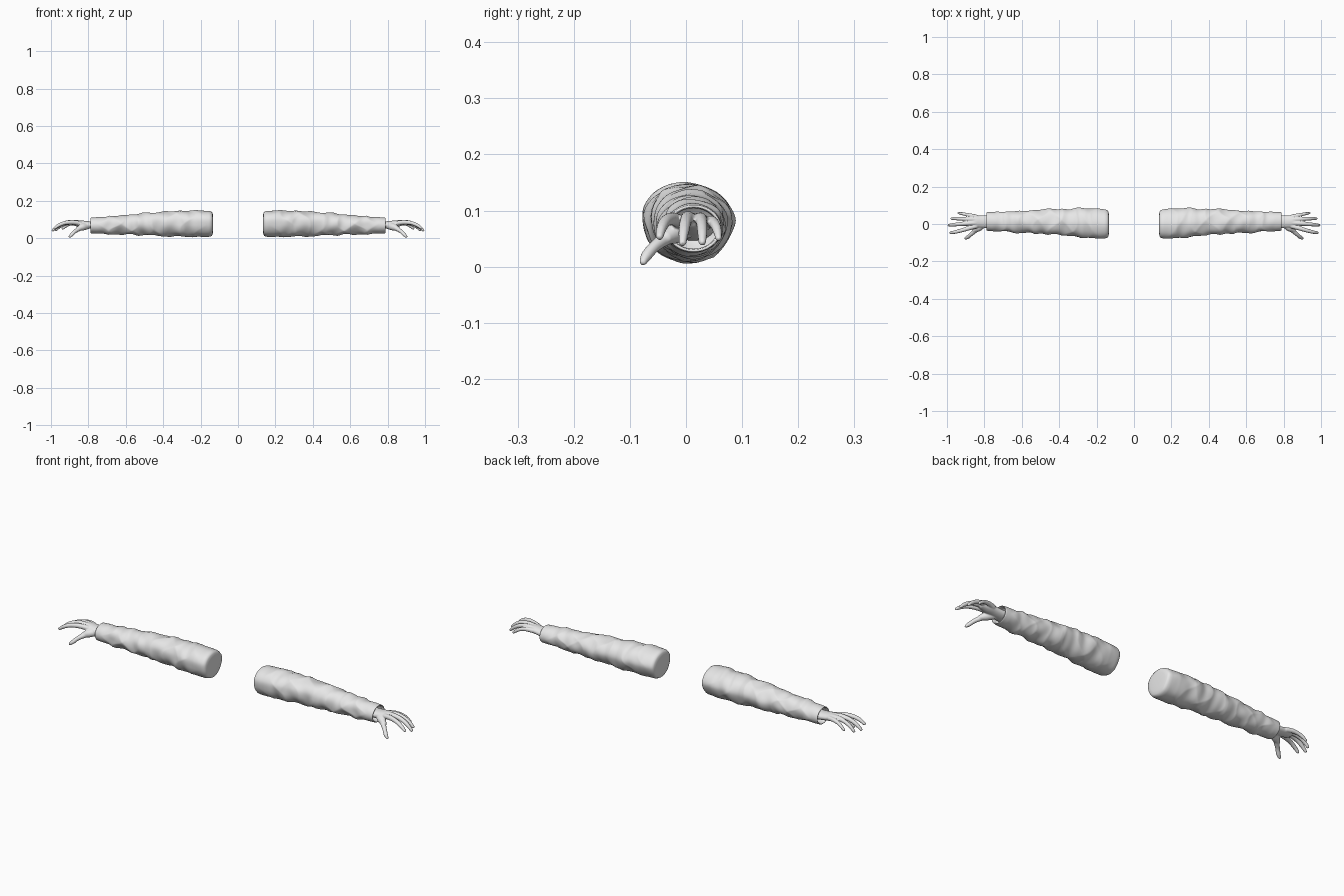
import bpy, bmesh, math
from mathutils import Vector

if "Cube" in bpy.data.objects:
    bpy.data.objects.remove(bpy.data.objects["Cube"])

grey = bpy.data.materials.new("plain grey")
grey.diffuse_color = (0.8, 0.8, 0.8, 1)
grey.use_nodes = True
grey.node_tree.nodes["Principled BSDF"].inputs["Base Color"].default_value = grey.diffuse_color


def finish(name, bm, remesh=0):
    bmesh.ops.recalc_face_normals(bm, faces=bm.faces)
    me = bpy.data.meshes.new(name)
    bm.to_mesh(me)
    bm.free()
    ob = bpy.data.objects.new(name, me)
    bpy.context.collection.objects.link(ob)
    me.materials.append(grey)
    for p in me.polygons:
        p.use_smooth = True
    if remesh:
        r = ob.modifiers.new("fuse", 'REMESH')
        r.mode, r.voxel_size, r.use_smooth_shade = 'VOXEL', remesh, True
        s = ob.modifiers.new("soften", 'SMOOTH')
        s.factor, s.iterations = 0.5, 4
    m = ob.modifiers.new("other side", 'MIRROR')
    m.use_axis[0], m.use_mirror_merge = True, False
    return ob


def loft(bm, rings):
    rows = [[bm.verts.new(p) for p in r] for r in rings]
    n = len(rows[0])
    for a, b in zip(rows, rows[1:]):
        for i in range(n):
            bm.faces.new((a[i], a[(i + 1) % n], b[(i + 1) % n], b[i]))
    bm.faces.new(rows[0][::-1])
    bm.faces.new(rows[-1])


def spline(p0, p1, p2, p3, t):
    return 0.5 * (2 * p1 + (p2 - p0) * t + (2 * p0 - 5 * p1 + 4 * p2 - p3) * t * t
                  + (3 * p1 - p0 - 3 * p2 + p3) * t ** 3)


def sample(pts, s):
    # smooth point along an open chain, s from 0 to 1
    f = s * (len(pts) - 1)
    i = min(int(f), len(pts) - 2)
    g = lambda k: pts[max(0, min(k, len(pts) - 1))]
    return spline(g(i - 1), g(i), g(i + 1), g(i + 2), f - i)


# ---- sleeve: x, y low, y high, z low, z high
STATIONS = [(0.15, -0.077, 0.077, 0.008, 0.146), (0.20, -0.080, 0.084, 0.006, 0.149),
            (0.30, -0.070, 0.085, 0.007, 0.148), (0.40, -0.060, 0.082, 0.011, 0.143),
            (0.50, -0.054, 0.078, 0.015, 0.135), (0.60, -0.048, 0.071, 0.018, 0.126),
            (0.70, -0.043, 0.066, 0.022, 0.117), (0.785, -0.036, 0.063, 0.026, 0.110)]
# upper arm section, unit size, anticlockwise from the back
SECTION = [(1, 0.08), (0.86, 0.50), (0.50, 0.84), (-0.06, 1), (-0.64, 0.82), (-0.96, 0.42),
           (-0.97, -0.1), (-0.80, -0.55), (-0.50, -0.85), (0, -1), (0.48, -0.86), (0.82, -0.45)]
SECTION = [Vector(p) for p in SECTION]
N = 96


def station(x):
    for a, b in zip(STATIONS, STATIONS[1:]):
        if x <= b[0]:
            t = max(0, (x - a[0]) / (b[0] - a[0]))
            return [p + (q - p) * t for p, q in zip(a, b)]
    return STATIONS[-1]


def fold(x, th):
    # diagonal cloth folds, strongest around the elbow, fading at the ends
    ridge = lambda v: 1 - 2 * abs(math.sin(v)) ** 0.8
    fade = min(1, max(0, (x - 0.16) / 0.1)) * min(1, max(0, (0.76 - x) / 0.06))
    w = 0.0022 * ridge(21 * x + th + 0.5 * math.sin(9 * x + 2 * th))
    w += 0.0018 * ridge(34 * x - 1.0 * th + 0.8 * math.sin(2 * th + 14 * x))
    w += 0.0016 * math.sin(47 * x + 3 * th + math.sin(23 * x))
    w += 0.0012 * math.sin(88 * x - 2 * th + 1.5 * math.sin(th + 17 * x))
    return w * fade


def sleeve_ring(x, scale=1, shape_x=None):
    sx = shape_x or x
    _, y0, y1, z0, z1 = station(sx)
    blend = min(1, max(0, (sx - 0.25) / 0.4))
    out = []
    for k in range(N):
        th = 2 * math.pi * k / N
        f = k / N * 12
        i = int(f)
        u = spline(*[SECTION[(i + d) % 12] for d in (-1, 0, 1, 2)], f - i)
        u = u.lerp(Vector((math.cos(th), math.sin(th))), blend)
        w = fold(sx, th)
        y = (y0 + y1) / 2 + u.x * scale * ((y1 - y0) / 2 + w)
        z = (z0 + z1) / 2 + u.y * scale * ((z1 - z0) / 2 + w)
        out.append((x, y, z))
    return out


bm = bmesh.new()
# closed, rounded shoulder end
rings = [sleeve_ring(x, s, 0.15) for x, s in
         [(0.133, 0.3), (0.134, 0.65), (0.136, 0.84), (0.140, 0.93), (0.147, 0.98)]]
rings += [sleeve_ring(0.155 + 0.63 * i / 120) for i in range(121)]
# cuff rim turned inward
rings += [sleeve_ring(x, s, 0.785) for x, s in
          [(0.788, 0.98), (0.789, 0.94), (0.787, 0.89), (0.775, 0.86), (0.745, 0.84)]]
loft(bm, rings)
finish("sleeve", bm)


# ---- hand: overlapping tubes fused into one skin
def limb(bm, pts, radii, flat=1.0, n=16, steps=20):
    # tube along a smooth path with rounded ends; flat widens it across y
    pts = [Vector(p) for p in pts]
    rings = []
    for j in range(steps + 1):
        s = j / steps
        c, r = sample(pts, s), sample(radii, s)
        d = (sample(pts, min(1, s + 0.02)) - sample(pts, max(0, s - 0.02))).normalized()
        side = Vector((0, 0, 1)).cross(d).normalized()
        up = d.cross(side)
        ring = lambda c, r: [c + side * (r * flat * math.cos(2 * math.pi * k / n))
                             + up * (r * math.sin(2 * math.pi * k / n)) for k in range(n)]
        ends = [(0.95, 0.3), (0.8, 0.6), (0.5, 0.87)]
        if j == 0:
            rings += [ring(c - d * r * a, r * b) for a, b in ends]
        rings.append(ring(c, r))
        if j == steps:
            rings += [ring(c + d * r * a, r * b) for a, b in ends[::-1]]
    loft(bm, rings)


bm = bmesh.new()
# wrist and palm
limb(bm, [(0.745, 0.012, 0.068), (0.785, 0.012, 0.070), (0.82, 0.012, 0.074),
          (0.85, 0.013, 0.078), (0.880, 0.012, 0.080)],
     [0.022, 0.020, 0.019, 0.018, 0.012], flat=1.75, n=32)
# heel of the thumb
limb(bm, [(0.80, 0.0, 0.066), (0.83, -0.020, 0.060), (0.852, -0.034, 0.052)], [0.016, 0.019, 0.013])
# index, middle, ring, little finger, then thumb
limb(bm, [(0.845, -0.012, 0.080), (0.885, -0.023, 0.085), (0.925, -0.035, 0.082),
          (0.957, -0.043, 0.070), (0.980, -0.047, 0.054)], [0.012, 0.012, 0.0105, 0.0095, 0.007])
limb(bm, [(0.845, 0.006, 0.084), (0.890, 0.003, 0.087), (0.935, -0.001, 0.079),
          (0.968, -0.004, 0.062), (0.990, -0.006, 0.043)], [0.012, 0.012, 0.0105, 0.0095, 0.007])
limb(bm, [(0.845, 0.024, 0.083), (0.885, 0.026, 0.085), (0.925, 0.028, 0.077),
          (0.955, 0.029, 0.061), (0.974, 0.029, 0.044)], [0.012, 0.0115, 0.010, 0.009, 0.007])
limb(bm, [(0.840, 0.037, 0.078), (0.873, 0.046, 0.080), (0.903, 0.052, 0.074),
          (0.923, 0.056, 0.063), (0.938, 0.058, 0.051)], [0.012, 0.0105, 0.009, 0.008, 0.006])
limb(bm, [(0.825, -0.018, 0.062), (0.850, -0.037, 0.050), (0.872, -0.056, 0.036),
          (0.888, -0.070, 0.020), (0.900, -0.076, 0.009)], [0.014, 0.0125, 0.0105, 0.010, 0.007])
finish("hand", bm, remesh=0.0028)
